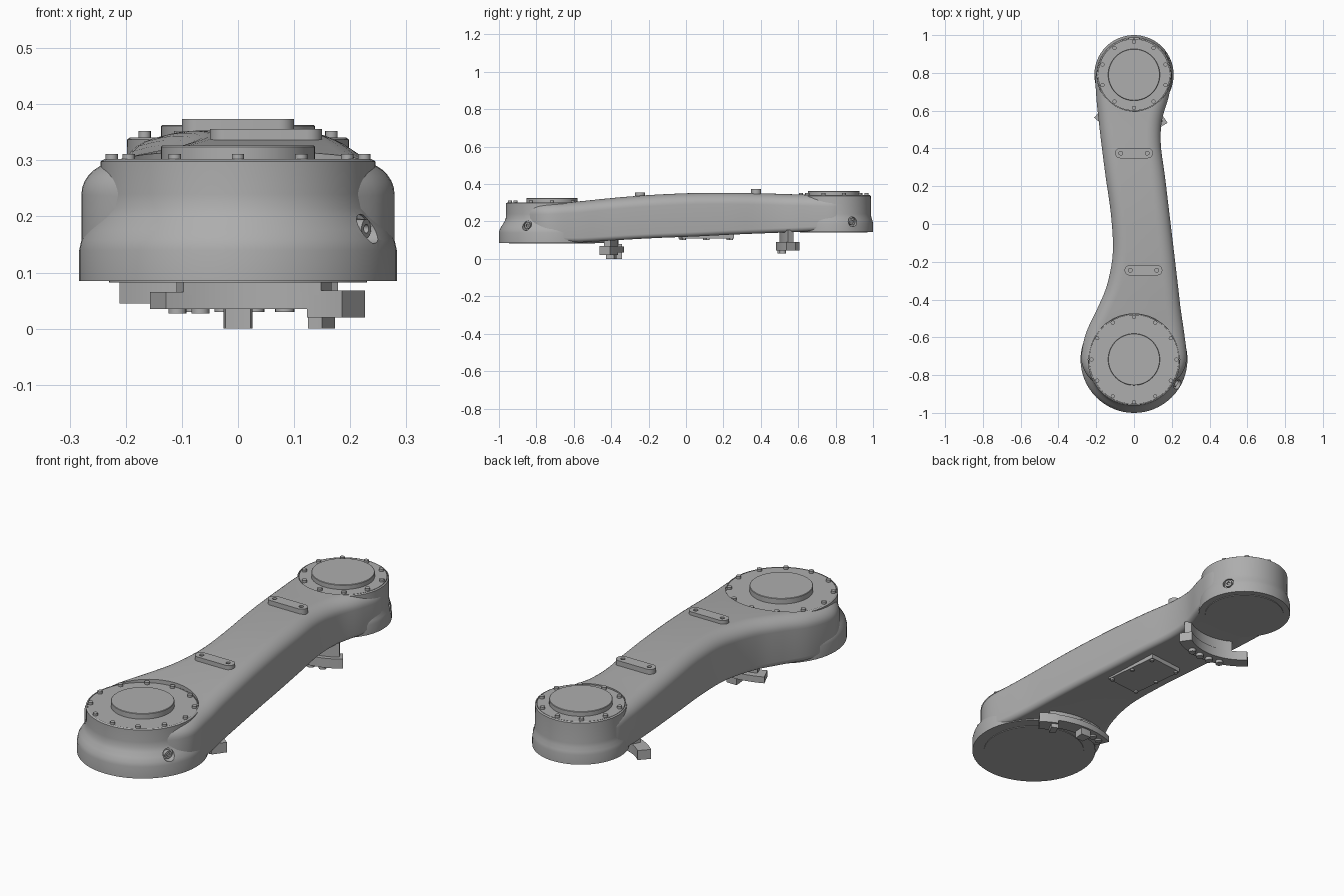
import bpy, bmesh, math
from mathutils import Vector, Matrix

cube = bpy.data.objects.get("Cube")
if cube:
    bpy.data.objects.remove(cube, do_unlink=True)

grey = bpy.data.materials.new("satin_grey")
grey.use_nodes = True
colour = (0.42, 0.42, 0.42, 1)
grey.diffuse_color = colour
grey.node_tree.nodes["Principled BSDF"].inputs["Base Color"].default_value = colour

FRONT, REAR = Vector((0, -0.717, 0)), Vector((0, 0.79, 0))


def finish(name, bm, smooth=True):
    bmesh.ops.recalc_face_normals(bm, faces=bm.faces)
    mesh = bpy.data.meshes.new(name)
    bm.to_mesh(mesh)
    bm.free()
    mesh.materials.append(grey)
    ob = bpy.data.objects.new(name, mesh)
    bpy.context.collection.objects.link(ob)
    if smooth:
        bpy.ops.object.select_all(action='DESELECT')
        ob.select_set(True)
        bpy.context.view_layer.objects.active = ob
        bpy.ops.object.shade_smooth_by_angle(angle=math.radians(35))
    return ob


def bridge(bm, rings):
    """Skin a list of closed rings and cap both ends."""
    loops = [[bm.verts.new(p) for p in ring] for ring in rings]
    n = len(loops[0])
    for a, b in zip(loops, loops[1:]):
        for i in range(n):
            bm.faces.new((a[i], a[(i + 1) % n], b[(i + 1) % n], b[i]))
    bm.faces.new(loops[0])
    bm.faces.new(loops[-1])


def circle(r, z, centre, n=64):
    return [(centre.x + r * math.cos(math.tau * i / n),
             centre.y + r * math.sin(math.tau * i / n), z) for i in range(n)]


def lathe(name, centre, profile, n=64):
    bm = bmesh.new()
    bridge(bm, [circle(r, z, centre, n) for r, z in profile])
    return finish(name, bm)


def prism(name, outline, z0, z1):
    bm = bmesh.new()
    bridge(bm, [[(x, y, z) for x, y in outline] for z in (z0, z1)])
    return finish(name, bm)


def polar(centre, r, deg):
    a = math.radians(deg)
    return centre.x + r * math.cos(a), centre.y + r * math.sin(a)


def arc_block(name, centre, r0, r1, a0, a1, z0, z1, steps=12):
    angles = [a0 + (a1 - a0) * i / steps for i in range(steps + 1)]
    outline = [polar(centre, r1, a) for a in angles]
    outline += [polar(centre, r0, a) for a in reversed(angles)]
    return prism(name, outline, z0, z1)


def radial_rod(name, centre, deg, z, r, d0, d1):
    """Cylinder pointing outwards from a hub axis."""
    bm = bmesh.new()
    turn = Matrix.Rotation(math.radians(deg), 4, 'Z')
    base = centre + Vector((0, 0, z))
    bridge(bm, [[base + turn @ Vector((d, r * math.cos(math.tau * i / 24),
                                       r * math.sin(math.tau * i / 24)))
                 for i in range(24)] for d in (d0, d1)])
    return finish(name, bm)


def cut(ob, cutter):
    mod = ob.modifiers.new("cut", 'BOOLEAN')
    mod.operation, mod.solver, mod.object = 'DIFFERENCE', 'EXACT', cutter
    bpy.ops.object.select_all(action='DESELECT')
    ob.select_set(True)
    bpy.context.view_layer.objects.active = ob
    bpy.ops.object.modifier_apply(modifier=mod.name)
    bpy.data.objects.remove(cutter, do_unlink=True)
    bpy.ops.object.shade_smooth_by_angle(angle=math.radians(35))


# Arm body stations: y, left edge, right edge, underside, top
stations = [
    (-0.85, -0.20, 0.20, 0.09, 0.296), (-0.79, -0.255, 0.255, 0.09, 0.298),
    (-0.71, -0.279, 0.279, 0.09, 0.30), (-0.58, -0.255, 0.266, 0.088, 0.307),
    (-0.45, -0.195, 0.247, 0.095, 0.320), (-0.32, -0.142, 0.232, 0.103, 0.332),
    (-0.15, -0.112, 0.212, 0.112, 0.344), (0.05, -0.122, 0.188, 0.120, 0.352),
    (0.25, -0.150, 0.164, 0.130, 0.353), (0.42, -0.172, 0.142, 0.137, 0.350),
    (0.55, -0.187, 0.148, 0.142, 0.346), (0.68, -0.20, 0.185, 0.148, 0.343),
    (0.80, -0.20, 0.20, 0.15, 0.340), (0.90, -0.15, 0.15, 0.15, 0.338)]


def spline(points, sub=5):
    pts = [Vector(p) for p in points]
    for i in range(len(pts) - 1):
        a, b, c, d = (pts[max(0, min(len(pts) - 1, i + k))] for k in (-1, 0, 1, 2))
        for s in range(sub):
            t = s / sub
            yield 0.5 * (2 * b + (c - a) * t + (2 * a - 5 * b + 4 * c - d) * t * t
                         + (3 * b - a - 3 * c + d) * t ** 3)
    yield pts[-1]


def section(y, xl, xr, zb, zt):
    ring = []
    corners = [(xr, zt, -1, -1, 0.075, 0.06), (xl, zt, 1, -1, 0.075, 0.06),
               (xl, zb, 1, 1, 0.025, 0.025), (xr, zb, -1, 1, 0.025, 0.025)]
    for k, (x, z, sx, sz, rx, rz) in enumerate(corners):
        for j in range(9):
            a = math.radians(90 * k + 90 * j / 8)
            ring.append((x + sx * rx + rx * math.cos(a), y, z + sz * rz + rz * math.sin(a)))
    return ring


bm = bmesh.new()
bridge(bm, [section(*p) for p in spline(stations)])
arm = finish("arm_body", bm)
cut(arm, lathe("pocket_cutter", FRONT, [(0.241, 0.29), (0.241, 0.5)]))
cut(arm, lathe("pocket_cutter", REAR, [(0.194, 0.332), (0.194, 0.5)]))

# Round joint housings with recessed side bolts
front_hub = lathe("front_hub", FRONT, [
    (0.23, 0.082), (0.23, 0.085), (0.283, 0.085), (0.283, 0.14), (0.279, 0.158),
    (0.268, 0.177), (0.255, 0.197), (0.247, 0.215), (0.245, 0.24), (0.245, 0.298),
    (0.238, 0.302), (0.238, 0.292)])
rear_hub = lathe("rear_hub", REAR, [
    (0.18, 0.142), (0.18, 0.145), (0.210, 0.145), (0.210, 0.19), (0.207, 0.205),
    (0.201, 0.222), (0.199, 0.24), (0.198, 0.337), (0.192, 0.341), (0.192, 0.332)])
for label, hub, centre, deg, z, d in (("front", front_hub, FRONT, -30, 0.178, 0.267),
                                      ("rear", rear_hub, REAR, 29, 0.198, 0.209)):
    cut(hub, radial_rod("recess_cutter", centre, deg, z, 0.026, d - 0.022, d + 0.1))
    bolt = radial_rod(label + "_side_bolt", centre, deg, z, 0.017, d - 0.03, d - 0.003)
    cut(bolt, radial_rod("socket_cutter", centre, deg, z, 0.008, d - 0.012, d + 0.1))

# Cover discs, raised caps and rim bolts
for label, centre, r, top, cap, count, ring in (("front", FRONT, 0.237, 0.300, 0.326, 12, 0.225),
                                                ("rear", REAR, 0.190, 0.341, 0.363, 10, 0.175)):
    lathe(label + "_cover", centre, [(r, top - 0.03), (r, top)])
    lathe(label + "_cap", centre, [(0.137, top - 0.01), (0.137, cap - 0.002), (0.135, cap)])
    for i in range(count):
        x, y = polar(centre, ring, 90 + 360 * i / count)
        lathe(label + "_cover_bolt", Vector((x, y, 0)), [(0.011, top - 0.005), (0.011, top + 0.011)], 16)

# Oblong pads on top of the arm
for label, px, py, z0, z1 in (("front", 0.05, -0.245, 0.325, 0.356), ("rear", 0, 0.375, 0.335, 0.374)):
    ends = [polar(Vector((px + s * 0.073, py)), 0.027, b + 15 * i)
            for s, b in ((1, -90), (-1, 90)) for i in range(13)]
    pad = prism(label + "_pad", ends, z0, z1)
    for s in (-1, 1):
        hole = Vector((px + s * 0.07, py, 0))
        cut(pad, lathe("hole_cutter", hole, [(0.010, z1 - 0.008), (0.010, z1 + 0.1)], 20))

# Inspection plate with screws underneath
turn = Matrix.Translation((0.03, 0.108, 0)) @ Matrix.Rotation(math.radians(6), 4, 'Z')


def plate_point(x, y):
    return turn @ Vector((x, y, 0))


prism("inspection_plate", [plate_point(x, y).xy for x, y in
                           ((-0.09, -0.14), (0.09, -0.14), (0.09, 0.14), (-0.09, 0.14))], 0.109, 0.135)
for x in (-0.078, 0.078):
    for y in (-0.127, 0, 0.127):
        lathe("plate_screw", plate_point(x, y), [(0.009, 0.101), (0.009, 0.112)], 16)

# Curved bracket behind the front hub
arc_block("front_bracket", FRONT, 0.315, 0.385, 66, 114, 0.035, 0.065)
arc_block("front_bracket_mount", FRONT, 0.315, 0.355, 62, 108, 0.06, 0.11)
arc_block("front_bracket_end", FRONT, 0.315, 0.385, 54, 67, 0.02, 0.068, 4)
for deg, half, top in ((90, 4, 0.08), (65, 2.5, 0.03)):
    arc_block("front_bracket_foot", FRONT, 0.325, 0.375, deg - half, deg + half, 0, top, 3)
for deg in (101, 108):
    x, y = polar(FRONT, 0.35, deg)
    lathe("front_bracket_bolt", Vector((x, y, 0)), [(0.016, 0.027), (0.016, 0.04)], 20)

# Curved bracket ahead of the rear hub
arc_block("rear_bracket", REAR, 0.25, 0.31, 227, 305, 0.045, 0.09)
arc_block("rear_bracket_mount", REAR, 0.255, 0.29, 243, 302, 0.085, 0.155)
for deg in (254, 265, 276, 287):
    x, y = polar(REAR, 0.285, deg)
    lathe("rear_bracket_bolt", Vector((x, y, 0)), [(0.017, 0.03), (0.017, 0.05)], 20)
